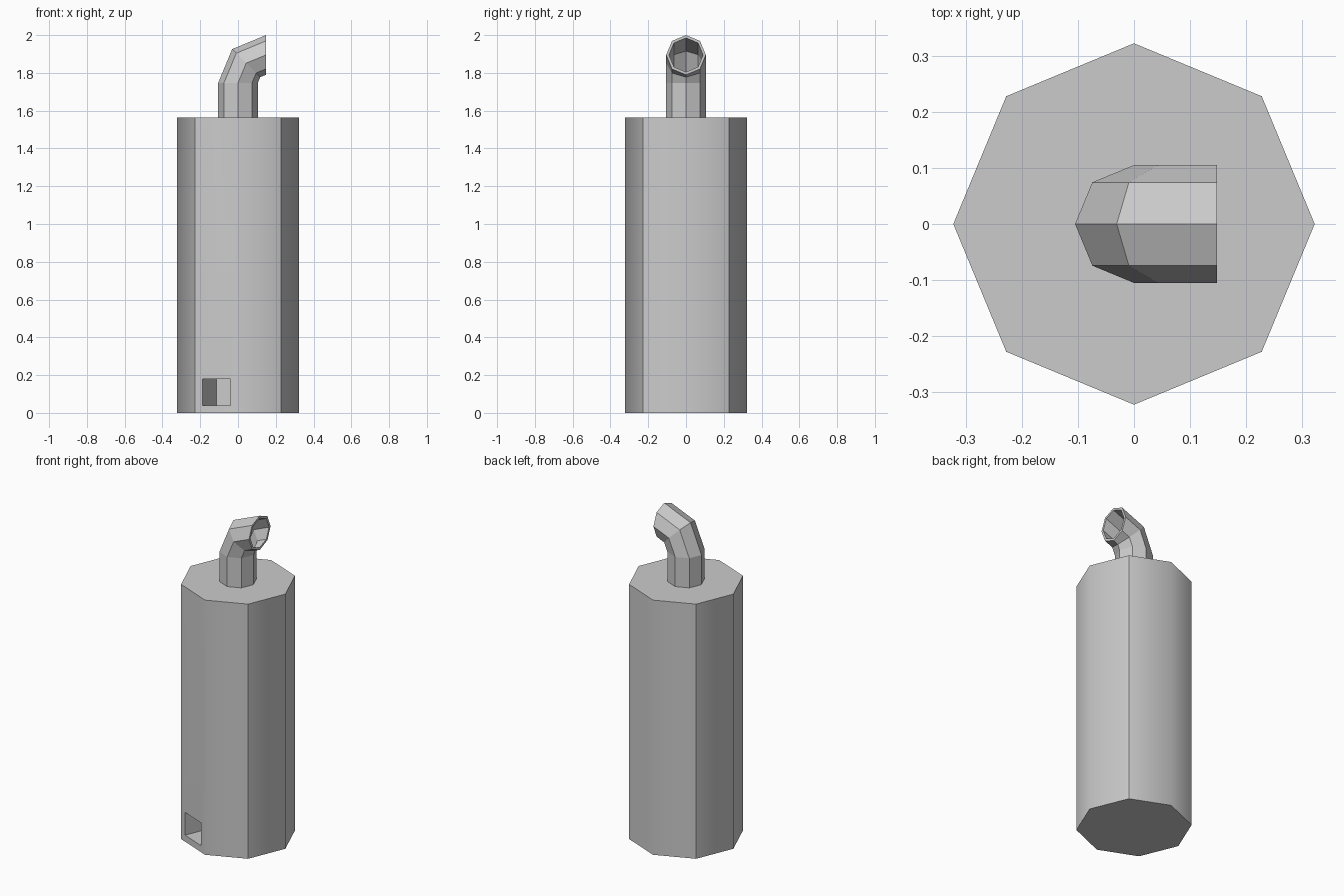
import bpy, bmesh
from math import sin, cos, pi, radians
from mathutils import Vector

if "Cube" in bpy.data.objects:
    bpy.data.objects.remove(bpy.data.objects["Cube"])

BODY_R, BODY_H = 0.322, 1.565
PIPE_R, PIPE_HOLE_R, BEND = 0.105, 0.09, 0.148
BEND_Z = 2.0 - PIPE_R - BEND


def make_object(name, bm):
    bmesh.ops.recalc_face_normals(bm, faces=bm.faces)
    mesh = bpy.data.meshes.new(name)
    bm.to_mesh(mesh)
    bm.free()
    obj = bpy.data.objects.new(name, mesh)
    bpy.context.collection.objects.link(obj)
    return obj


def bridge(bm, a, b):
    n = len(a)
    return [bm.faces.new((a[i], a[(i + 1) % n], b[(i + 1) % n], b[i])) for i in range(n)]


# Tank: octagonal prism
bm = bmesh.new()
rings = [[bm.verts.new((BODY_R * cos(i * pi / 4), BODY_R * sin(i * pi / 4), z))
          for i in range(8)] for z in (0, BODY_H)]
sides = bridge(bm, *rings)
bm.faces.new(rings[0][::-1])
bm.faces.new(rings[1])
sharp_corners = [rings[0][i] for i in (1, 3, 5, 7)]

# Square recess low on the front-left side
panel = sides[5]
mid = panel.calc_center_median()
out = Vector((mid.x, mid.y, 0)).normalized()
along = Vector((-out.y, out.x, 0))
bmesh.ops.inset_individual(bm, faces=[panel], thickness=0.02)
for v in panel.verts:
    s = 1 if (v.co - mid).dot(along) > 0 else -1
    z = 0.18 if v.co.z > mid.z else 0.04
    v.co = Vector((mid.x, mid.y, z)) + along * s * 0.081
back = bmesh.ops.extrude_discrete_faces(bm, faces=[panel])['faces'][0]
rim = [v for v in back.verts]
old = [e for e in back.edges]
bmesh.ops.translate(bm, verts=rim, vec=-out * 0.196)

# Soft shading between pairs of sides, hard edges elsewhere
bmesh.ops.recalc_face_normals(bm, faces=bm.faces)
for f in bm.faces:
    f.smooth = True
for e in bm.edges:
    corner = any(v in sharp_corners for v in e.verts)
    e.smooth = e.calc_face_angle(0) < radians(46) and not corner
make_object("tank", bm)

# Outlet pipe: straight riser with a two-segment bend, hollow
bm = bmesh.new()


def tube_ring(r, angle, z=BEND_Z):
    ring = []
    for i in range(8):
        d = BEND - r * cos(i * pi / 4)
        ring.append(bm.verts.new((BEND - d * cos(angle), r * sin(i * pi / 4), z + d * sin(angle))))
    return ring


outer, inner = [[tube_ring(r, 0, BODY_H)] + [tube_ring(r, a) for a in (0, pi / 4, pi / 2)]
                for r in (PIPE_R, PIPE_HOLE_R)]
path = outer + inner[::-1]
for a, b in zip(path, path[1:] + path[:1]):
    bridge(bm, a, b)
make_object("outlet_pipe", bm)
